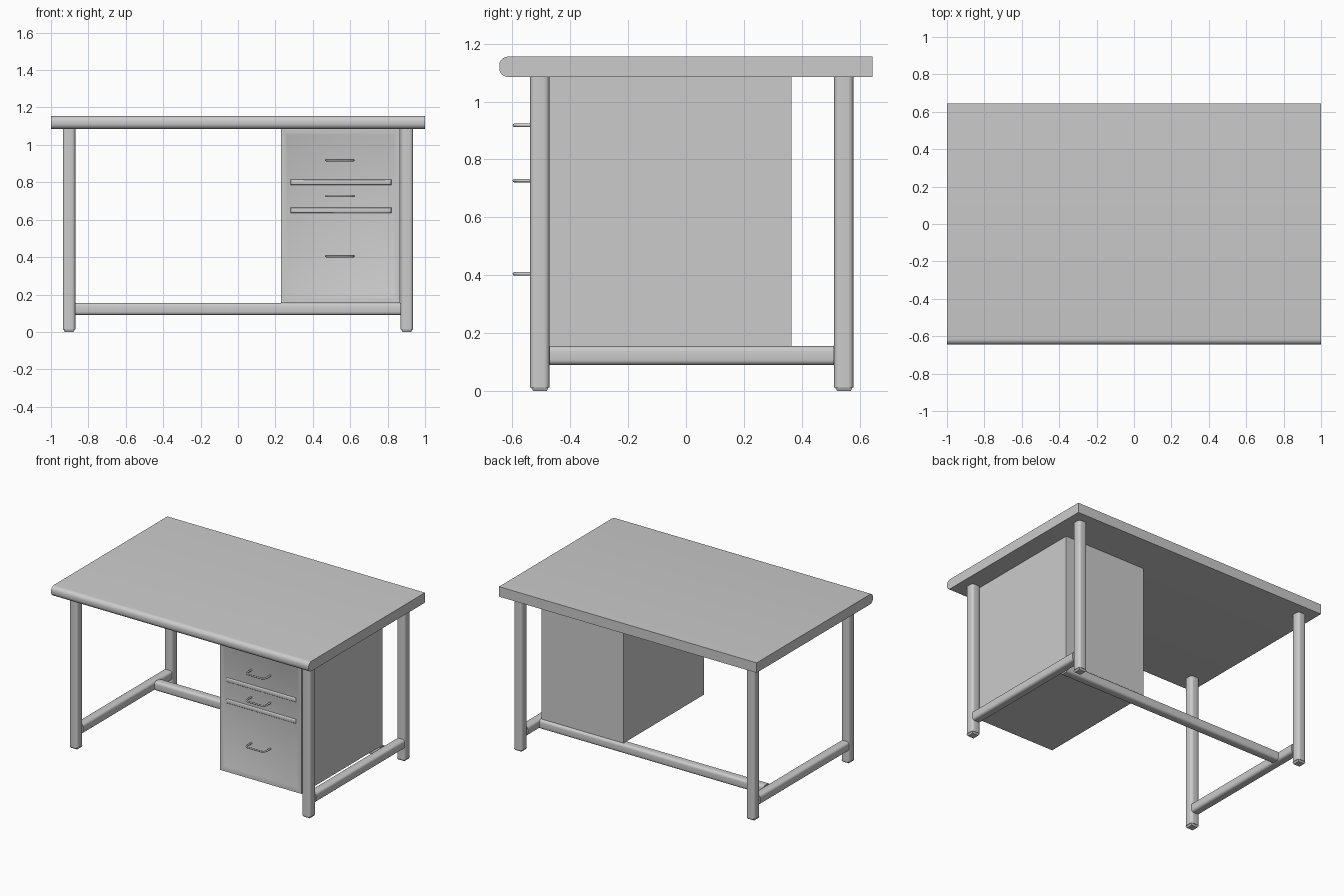
import bpy, bmesh, math
from mathutils import Vector

cube = bpy.data.objects.get("Cube")
if cube:
    bpy.data.objects.remove(cube, do_unlink=True)

grey = bpy.data.materials.new("plain_grey")
grey.use_nodes = True
colour = (0.6, 0.6, 0.6, 1)
grey.diffuse_color = colour
grey.node_tree.nodes["Principled BSDF"].inputs["Base Color"].default_value = colour


def finish(name, bm, angle=None):
    bmesh.ops.recalc_face_normals(bm, faces=bm.faces)
    mesh = bpy.data.meshes.new(name)
    bm.to_mesh(mesh)
    bm.free()
    obj = bpy.data.objects.new(name, mesh)
    bpy.context.collection.objects.link(obj)
    mesh.materials.append(grey)
    if angle:
        bpy.ops.object.select_all(action="DESELECT")
        obj.select_set(True)
        bpy.context.view_layer.objects.active = obj
        bpy.ops.object.shade_smooth_by_angle(angle=math.radians(angle))
    return obj


def box(lo, hi):
    bm = bmesh.new()
    bmesh.ops.create_cube(bm, size=1)
    lo, hi = Vector(lo), Vector(hi)
    for v in bm.verts:
        v.co = (lo + hi) / 2 + v.co * (hi - lo)
    return bm


def tube(name, lo, hi, axis, radius=0.018):
    """Square bar with its long edges rounded."""
    bm = box(lo, hi)
    edges = [e for e in bm.edges
             if abs((e.verts[0].co - e.verts[1].co).normalized()[axis]) > 0.9]
    bmesh.ops.bevel(bm, geom=edges, offset=radius, segments=4, profile=0.5, affect="EDGES")
    return finish(name, bm, 40)


# Table top with a rounded front edge
top = box((-1, -0.645, 1.085), (1, 0.645, 1.155))
front = [e for e in top.edges if all(v.co.y < 0 for v in e.verts)
         and abs(e.verts[0].co.x - e.verts[1].co.x) > 1]
bmesh.ops.bevel(top, geom=front, offset=0.03, segments=6, profile=0.5, affect="EDGES")
finish("table_top", top, 40)

# Legs, feet and side rails
H = 0.033
LEG_X, FRONT_Y, BACK_Y = 0.903, -0.505, 0.545
for side, x in (("left", LEG_X), ("right", -LEG_X)):
    for end, y in (("front", FRONT_Y), ("back", BACK_Y)):
        tube(f"{end}_{side}_leg", (x - H, y - H, 0.012), (x + H, y + H, 1.085), 2)
        foot = box((x - H, y - H, 0), (x + H, y + H, 0.012))
        for v in foot.verts:
            s = 0.72 if v.co.z < 0.006 else 0.9
            v.co.x = x + (v.co.x - x) * s
            v.co.y = y + (v.co.y - y) * s
        finish(f"{end}_{side}_foot", foot)
    tube(f"{side}_side_rail", (x - H, FRONT_Y + H, 0.09), (x + H, BACK_Y - H, 0.155), 1)

# Long rail between the side rails
tube("cross_rail", (-LEG_X + H, 0.35 - H, 0.09), (LEG_X - H, 0.35 + H, 0.155), 0)

# Drawer cabinet with a shallow sunk front
FACE = -0.53
cabinet = box((0.23, FACE, 0.155), (0.865, 0.365, 1.085))
face = min(cabinet.faces, key=lambda f: f.calc_center_median().y)
bmesh.ops.inset_region(cabinet, faces=[face], thickness=0.03)
bmesh.ops.inset_region(cabinet, faces=[face], thickness=0.015, depth=-0.005)
finish("drawer_cabinet", cabinet, 30)

# Raised lips between the drawers
for i, z in enumerate((0.8, 0.65)):
    lip = box((0.28, FACE - 0.003, z - 0.015), (0.82, FACE + 0.01, z + 0.015))
    edges = [e for e in lip.edges if all(v.co.y < FACE for v in e.verts)]
    bmesh.ops.bevel(lip, geom=edges, offset=0.009, segments=3, profile=0.5, affect="EDGES")
    finish(f"drawer_lip_{i + 1}", lip, 40)

# Bent wire handles
for name, z in (("upper", 0.918), ("middle", 0.727), ("lower", 0.405)):
    curve = bpy.data.curves.new(f"{name}_handle", "CURVE")
    curve.dimensions = "3D"
    curve.bevel_depth = 0.006
    curve.bevel_resolution = 2
    curve.use_fill_caps = True
    half = ((0.074, FACE + 0.005), (0.074, -0.57), (0.068, -0.586), (0.054, -0.593))
    points = [(-a, y) for a, y in half] + [(a, y) for a, y in reversed(half)]
    spline = curve.splines.new("POLY")
    spline.points.add(len(points) - 1)
    for p, (a, y) in zip(spline.points, points):
        p.co = (0.545 + a, y, z, 1)
    curve.materials.append(grey)
    obj = bpy.data.objects.new(f"{name}_handle", curve)
    bpy.context.collection.objects.link(obj)
